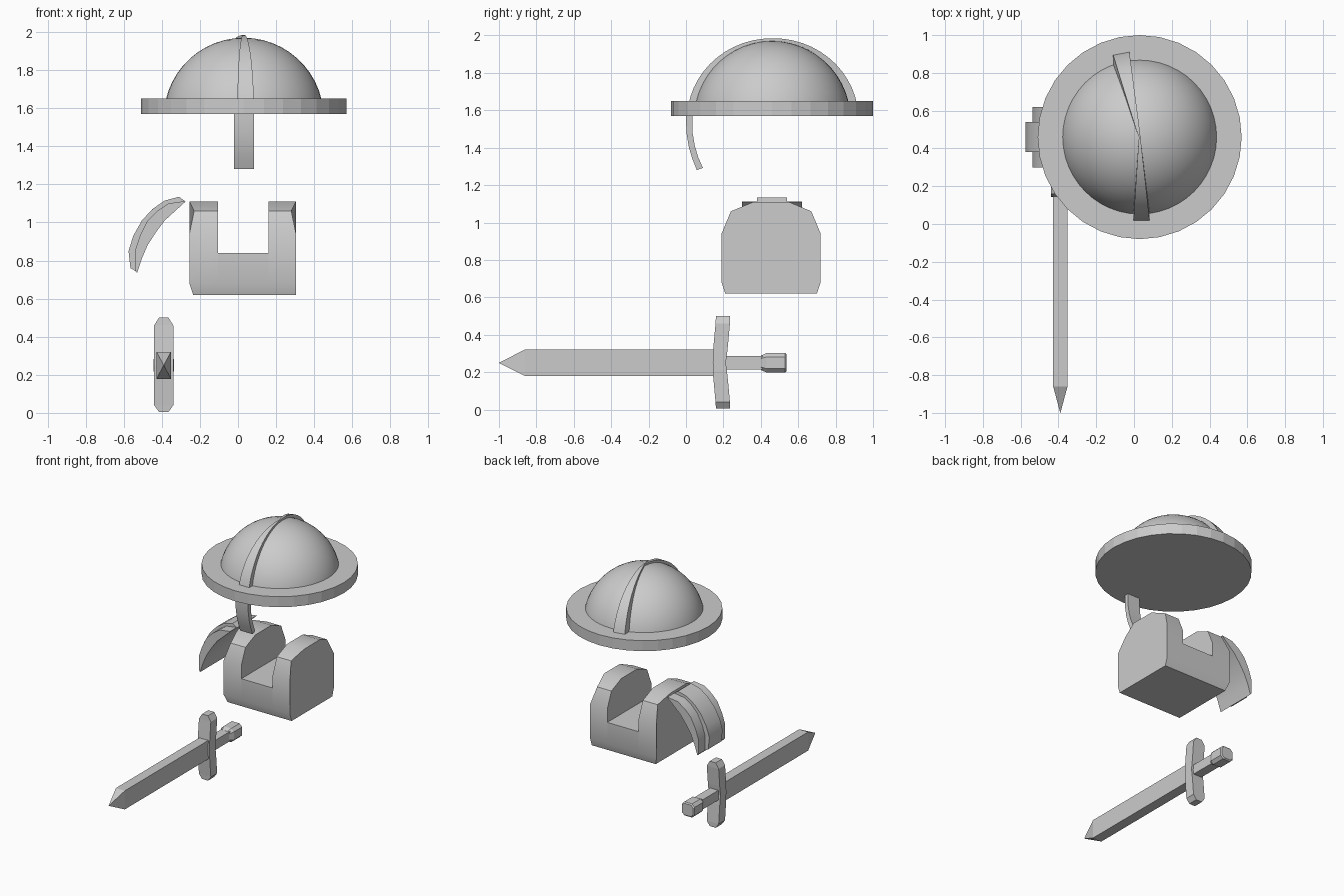
import bpy, bmesh
from math import sin, cos, pi

if "Cube" in bpy.data.objects:
    bpy.data.objects.remove(bpy.data.objects["Cube"])


def loft(name, rings, smooth=None):
    """Skin closed rings of equal length and cap both ends."""
    bm = bmesh.new()
    rows = [[bm.verts.new(p) for p in r] for r in rings]
    n = len(rows[0])
    for a, b in zip(rows, rows[1:]):
        for i in range(n):
            j = (i + 1) % n
            bm.faces.new((a[i], a[j], b[j], b[i]))
    bm.faces.new(rows[0][::-1])
    bm.faces.new(rows[-1])
    bmesh.ops.remove_doubles(bm, verts=bm.verts, dist=0.0005)
    bmesh.ops.recalc_face_normals(bm, faces=bm.faces)
    me = bpy.data.meshes.new(name)
    bm.to_mesh(me)
    bm.free()
    ob = bpy.data.objects.new(name, me)
    bpy.context.collection.objects.link(ob)
    if smooth:
        bpy.ops.object.select_all(action='DESELECT')
        ob.select_set(True)
        bpy.context.view_layer.objects.active = ob
        bpy.ops.object.shade_smooth_by_angle(angle=smooth)
    return ob


CX, CY, CZ = 0.03, 0.46, 1.55


def circle(r, z, n):
    return [(CX + r * cos(2 * pi * i / n), CY + r * sin(2 * pi * i / n), z) for i in range(n)]


# Helmet dome and brim
lats = [0.1 + (pi / 2 - 0.1) * i / 12 for i in range(13)]
loft("helmet_dome", [circle(0.42 * cos(a), CZ + 0.42 * sin(a), 48) for a in lats], 0.6)
loft("helmet_brim", [circle(0.54, 1.57, 32), circle(0.54, 1.65, 32)])

# Crest strip, narrowing to the apex and bending sideways at the back
crest = []
for i in range(25):
    t = 0.17 + (pi - 0.34) * i / 24
    c = cos(t)
    x = CX + (0.01 if c > 0 else 0.1) * c
    w = 0.004 + 0.04 * abs(c)
    skew = 0.008 if c < 0 else 0
    ring = []
    for s, ry, rz in ((-1, .455, .435), (1, .455, .435), (1, .40, .40), (-1, .40, .40)):
        ring.append((x + s * w, CY - ry * c + s * skew, CZ + rz * sin(t)))
    crest.append(ring)
loft("helmet_crest", crest, 0.6)

# Nose guard below the brim
nose = [(0.0, 1.60, .035, 1.60), (0.0, 1.54, .035, 1.54), (.004, 1.47, .036, 1.475),
        (.016, 1.40, .047, 1.41), (.034, 1.34, .065, 1.35), (.058, 1.28, .09, 1.292)]
loft("nose_guard", [[(-.022, a, b), (.083, a, b), (.083, c, d), (-.022, c, d)]
                    for a, b, c, d in nose], 0.6)

# Chest block: side profile swept across x, lowered in the middle for the neck slot
side = [(.21, .62), (.19, .68), (.19, .94), (.24, 1.06), (.36, 1.11),
        (.55, 1.11), (.67, 1.06), (.72, .94), (.72, .68), (.70, .62)]


def section(x, low=False, pull=0.0):
    return [(x + (pull if z == 1.06 else 0), y, min(z, .84) if low else z) for y, z in side]


left = section(-.255, pull=.025)
left[0] = (-.235, .21, .62)
left[-1] = (-.235, .70, .62)
loft("chest_armor", [left, section(-.105), section(-.105, True), section(.16, True),
                     section(.16), section(.305, pull=-.025)], 0.5)

# Shoulder plate: inner curve, flap curve and raised central band
inner = [(-.275, 1.11), (-.33, 1.06), (-.385, 1.01), (-.43, .95), (-.475, .88), (-.505, .81), (-.53, .735)]
mid = [(-.278, 1.112), (-.365, 1.10), (-.425, 1.06), (-.475, 1.01), (-.515, .93), (-.538, .86), (-.538, .745)]
outer = [(-.31, 1.135), (-.385, 1.115), (-.45, 1.07), (-.505, 1.01), (-.55, .93), (-.575, .85), (-.565, .76)]
plate = []
for i, m, o in zip(inner, mid, outer):
    spec = [(i, .30), (m, .30), (m, .38), (o, .38), (o, .54), (m, .54), (m, .62), (i, .62)]
    plate.append([(p[0], y, p[1]) for p, y in spec])
loft("shoulder_plate", plate, 0.5)

# Sword, pointing forward
SX, SZ = -.39, .25


def rect(y, hx, hz):
    return [(SX - hx, y, SZ - hz), (SX + hx, y, SZ - hz), (SX + hx, y, SZ + hz), (SX - hx, y, SZ + hz)]


def octagon(y, hx, hz, k=.6):
    return [(SX + a * hx, y, SZ + b * hz) for a, b in
            ((-1, -k), (-k, -1), (k, -1), (1, -k), (1, k), (k, 1), (-k, 1), (-1, k))]


loft("sword_blade", [rect(-1.0, .0004, .0004), rect(-.86, .038, .071), rect(.17, .038, .071)])
guard = []
for z, hx, y0, y1 in ((.005, .025, .16, .235), (.04, .05, .158, .235), (.18, .05, .145, .222),
                      (.25, .05, .143, .213), (.32, .05, .145, .222), (.46, .05, .158, .235),
                      (.50, .025, .16, .235)):
    guard.append([(SX - hx, y0, z), (SX + hx, y0, z), (SX + hx, y1, z), (SX - hx, y1, z)])
loft("sword_guard", guard)
loft("sword_handle", [rect(.19, .035, .037), rect(.42, .035, .037)])
loft("sword_pommel", [octagon(.40, .036, .038), octagon(.43, .054, .052),
                      octagon(.53, .054, .052), octagon(.538, .046, .044)])
